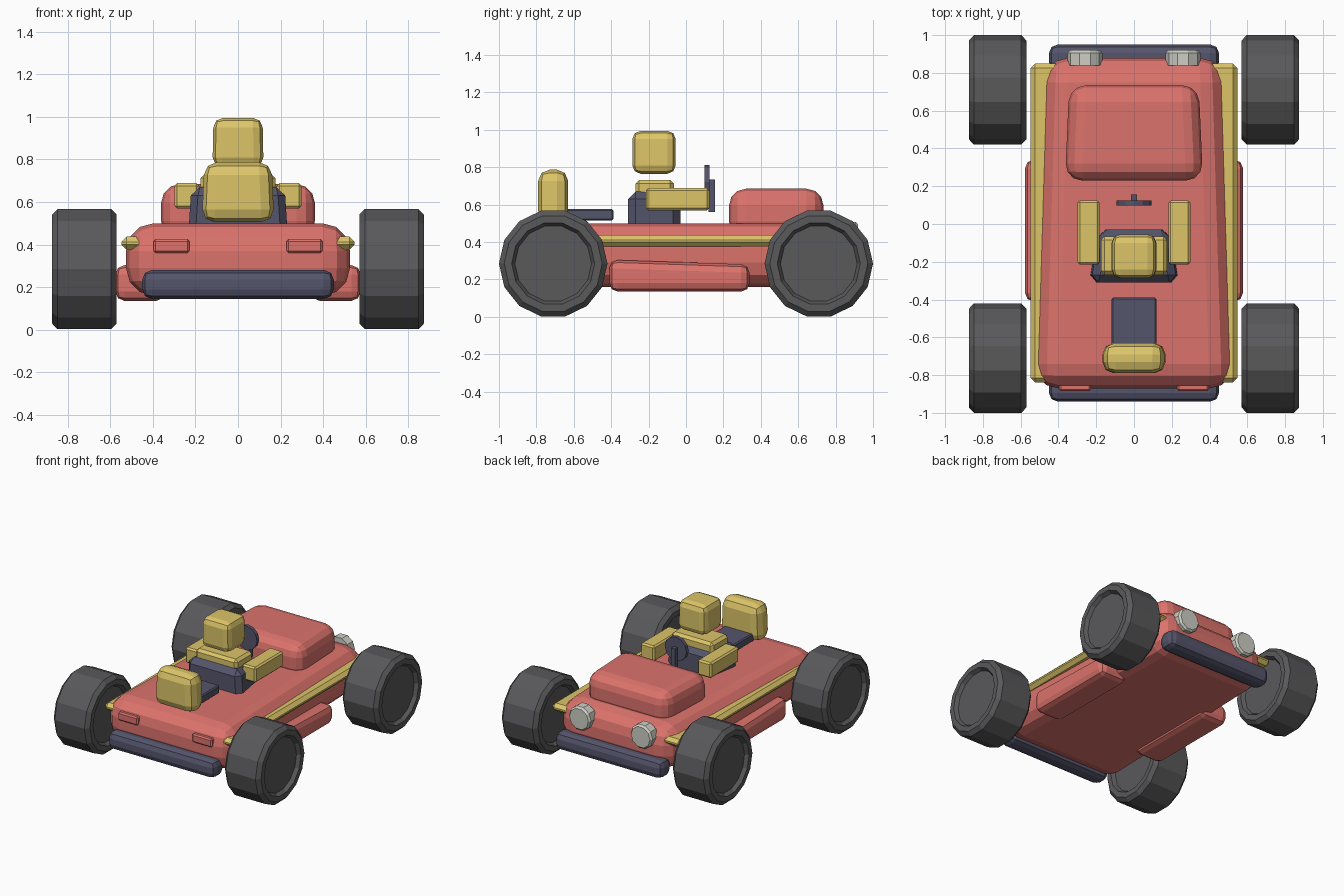
import bpy, bmesh, math
from mathutils import Matrix, Vector

if "Cube" in bpy.data.objects:
    bpy.data.objects.remove(bpy.data.objects["Cube"])


def material(name, rgb):
    m = bpy.data.materials.new(name)
    m.diffuse_color = (*rgb, 1)
    m.use_nodes = True
    m.node_tree.nodes["Principled BSDF"].inputs["Base Color"].default_value = m.diffuse_color
    return m


RED = material("red_paint", (0.72, 0.17, 0.15))
YELLOW = material("yellow_paint", (0.72, 0.56, 0.14))
DARK = material("dark_trim", (0.09, 0.09, 0.15))
RUBBER = material("rubber", (0.10, 0.10, 0.105))
GLASS = material("lamp", (0.62, 0.62, 0.56))


def finish(bm, name, mat):
    bmesh.ops.recalc_face_normals(bm, faces=bm.faces)
    me = bpy.data.meshes.new(name)
    bm.to_mesh(me)
    bm.free()
    me.materials.append(mat)
    ob = bpy.data.objects.new(name, me)
    bpy.context.collection.objects.link(ob)
    return ob


def block(name, mat, x, y, z, bevel=0.0, seg=2, front=1.0, top=1.0, drop=0.0):
    """Bevelled box from ranges; front/top scale the width at +y / +z, drop lowers the +y top."""
    bm = bmesh.new()
    bmesh.ops.create_cube(bm, size=1)
    lo, hi = Vector((x[0], y[0], z[0])), Vector((x[1], y[1], z[1]))
    mid = (lo + hi) / 2
    for v in bm.verts:
        s = (front if v.co.y > 0 else 1) * (top if v.co.z > 0 else 1)
        d = drop if v.co.y > 0 and v.co.z > 0 else 0
        v.co = Vector((mid.x + v.co.x * (hi.x - lo.x) * s,
                       mid.y + v.co.y * (hi.y - lo.y),
                       mid.z + v.co.z * (hi.z - lo.z) - d))
    if bevel:
        bmesh.ops.bevel(bm, geom=bm.edges[:], offset=bevel, segments=seg,
                        profile=0.5, affect='EDGES', clamp_overlap=True)
    return finish(bm, name, mat)


def lathe(name, mat, profile, n, centre, axis):
    """Revolve (distance along axis, radius) points round the x or y axis."""
    bm = bmesh.new()
    rings = []
    for d, r in profile:
        ring = []
        for i in range(n):
            a = 2 * math.pi * i / n
            c, s = r * math.cos(a), r * math.sin(a)
            p = (d, c, s) if axis == 'x' else (c, d, s)
            ring.append(bm.verts.new(Vector(p) + Vector(centre)))
        rings.append(ring)
    for a, b in zip(rings, rings[1:]):
        for i in range(n):
            j = (i + 1) % n
            bm.faces.new((a[i], a[j], b[j], b[i]))
    bm.faces.new(rings[0])
    bm.faces.new(rings[-1])
    return finish(bm, name, mat)


# Chassis and hood
block("body", RED, (-.53, .53), (-.87, .88), (.16, .5), .13, 3, front=.9)
block("hood", RED, (-.365, .365), (.23, .735), (.42, .685), .09, 3, front=.94)

# Bumpers at both ends
block("rear_bumper", DARK, (-.45, .45), (-.94, -.80), (.145, .28), .045, 2)
block("front_bumper", DARK, (-.45, .45), (.81, .95), (.145, .28), .045, 2)

# Tyre and hub outline, mirrored about its mid-plane
half = [(.125, .175), (.125, .205), (.152, .222), (.152, .262), (.125, .29)]
wheel = half + [(-d, r) for d, r in reversed(half)]

for side, sx in (("left", -1), ("right", 1)):
    def span(a, b):
        return tuple(sorted((sx * a, sx * b)))
    for end, y in (("rear", -.71), ("front", .71)):
        lathe(f"{end}_{side}_wheel", RUBBER, wheel, 14, (sx * .722, y, .285), 'x')
    block(f"{side}_side_pod", RED, span(.34, .577), (-.41, .34), (.135, .305), .045, 2, drop=.025)
    block(f"{side}_stripe", YELLOW, span(.38, .548), (-.84, .85), (.375, .437), .025, 1)
    block(f"{side}_tail_light", RED, span(.228, .397), (-.885, -.82), (.36, .425), .01, 1)
    lathe(f"{side}_headlight", GLASS, [(.84, .093), (.905, .093), (.92, .08)],
          10, (sx * .26, 0, .42), 'y')
    block(f"{side}_arm", YELLOW, span(.182, .298), (-.215, .125), (.57, .688), .012, 1)

# Seat, with the driver's torso and floating head
block("seat", DARK, (-.24, .24), (-.31, -.03), (.45, .67), .04, 1, front=.8, top=.94)
block("torso", YELLOW, (-.175, .175), (-.27, -.065), (.6, .732), .02, 1)
block("head", YELLOW, (-.12, .12), (-.287, -.055), (.765, .995), .045, 2, top=.96)

# Steering wheel and post
lathe("steering_wheel", DARK, [(.098, .092), (.125, .092)], 12, (0, 0, .72), 'y')
block("steering_post", DARK, (-.016, .016), (.12, .155), (.56, .735))

# Rear tank and its bracket
block("rear_tank", YELLOW, (-.17, .17), (-.79, -.63), (.505, .787), .06, 2, top=.93)
block("tank_bracket", DARK, (-.118, .118), (-.66, -.388), (.515, .577), .008, 1)
